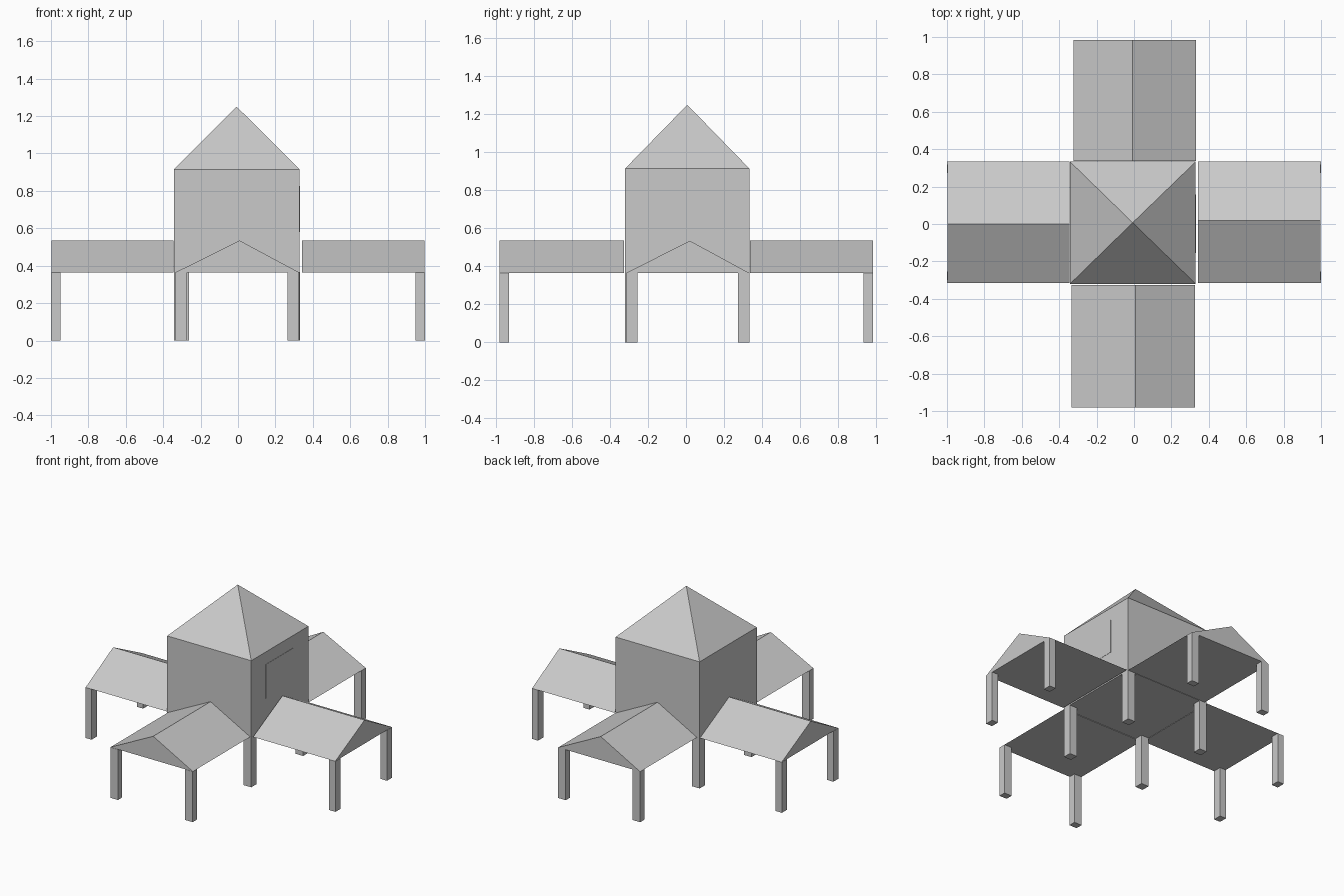
import bpy

cube = bpy.data.objects.get("Cube")
if cube:
    bpy.data.objects.remove(cube, do_unlink=True)

GREY = (0.588, 0.588, 0.588, 1)
mat = bpy.data.materials.new("plain grey")
mat.use_nodes = True
mat.diffuse_color = GREY
mat.node_tree.nodes["Principled BSDF"].inputs["Base Color"].default_value = GREY

BASE, RIDGE, EAVE, PEAK = 0.365, 0.535, 0.915, 1.25
X0, X1, Y0, Y1 = -0.342, 0.33, -0.32, 0.333  # tower footprint


def add_mesh(name, verts, faces):
    mesh = bpy.data.meshes.new(name)
    mesh.from_pydata(verts, [], faces)
    mesh.materials.append(mat)
    obj = bpy.data.objects.new(name, mesh)
    bpy.context.collection.objects.link(obj)
    return obj


def box(name, x0, x1, y0, y1, z0, z1):
    verts = [(x, y, z) for z in (z0, z1)
             for x, y in ((x0, y0), (x1, y0), (x1, y1), (x0, y1))]
    sides = [(i, (i + 1) % 4, (i + 1) % 4 + 4, i + 4) for i in range(4)]
    return add_mesh(name, verts, [(3, 2, 1, 0), (4, 5, 6, 7)] + sides)


def gable(name, axis, start, end, low, high, ridge):
    """Closed triangular prism running along the given axis."""
    section = [(low, BASE), (high, BASE), (ridge, RIDGE)]
    verts = [(a, c, z) if axis == "x" else (c, a, z)
             for a in (start, end) for c, z in section]
    faces = [(0, 2, 1), (3, 4, 5)] + [
        (i, (i + 1) % 3, (i + 1) % 3 + 3, i + 3) for i in range(3)]
    if axis == "y":
        faces = [f[::-1] for f in faces]
    return add_mesh(name, verts, faces)


def leg(name, x, y, sx, sy, dx, dy):
    """Post whose outer corner is (x, y), growing inwards by sx, sy."""
    xs = sorted((x, x - dx * sx))
    ys = sorted((y, y - dy * sy))
    box(name, *xs, *ys, 0, BASE)


# Central tower, window plate and pyramid roof
box("tower", X0, X1, Y0, Y1, BASE, EAVE)
box("window", X1 - 0.002, X1 + 0.002, -0.155, 0.158, 0.58, 0.825)
add_mesh("tower_roof",
         [(X0, Y0, EAVE), (X1, Y0, EAVE), (X1, Y1, EAVE), (X0, Y1, EAVE),
          (-0.007, 0.007, PEAK)],
         [(3, 2, 1, 0)] + [(i, (i + 1) % 4, 4) for i in range(4)])

# Four gabled wing roofs
gable("right_wing_roof", "x", -0.998, -0.345, -0.315, 0.333, 0.0)
gable("left_wing_roof", "x", 0.341, 0.998, -0.315, 0.333, 0.02)
gable("front_wing_roof", "y", -0.98, -0.325, -0.333, 0.325, 0.008)
gable("back_wing_roof", "y", 0.336, 0.985, -0.323, 0.332, -0.008)

# Legs at the outer wing corners and the tower corners
for side in (-1, 1):
    s = "right" if side < 0 else "left"
    for end in (-1, 1):
        e = "front" if end < 0 else "back"
        edge_y = 0.333 if end > 0 else -0.315
        leg(f"{s}_wing_{e}_leg", side, edge_y, 0.05, 0.06, side, end)
        edge_x = {(-1, -1): -0.333, (1, -1): 0.325,
                  (-1, 1): -0.323, (1, 1): 0.332}[side, end]
        leg(f"{e}_wing_{s}_leg", edge_x, 0.985 if end > 0 else -0.982,
            0.06, 0.05, side, end)
        leg(f"tower_{e}_{s}_leg", X1 if side > 0 else X0,
            Y1 if end > 0 else Y0, 0.06, 0.06, side, end)
